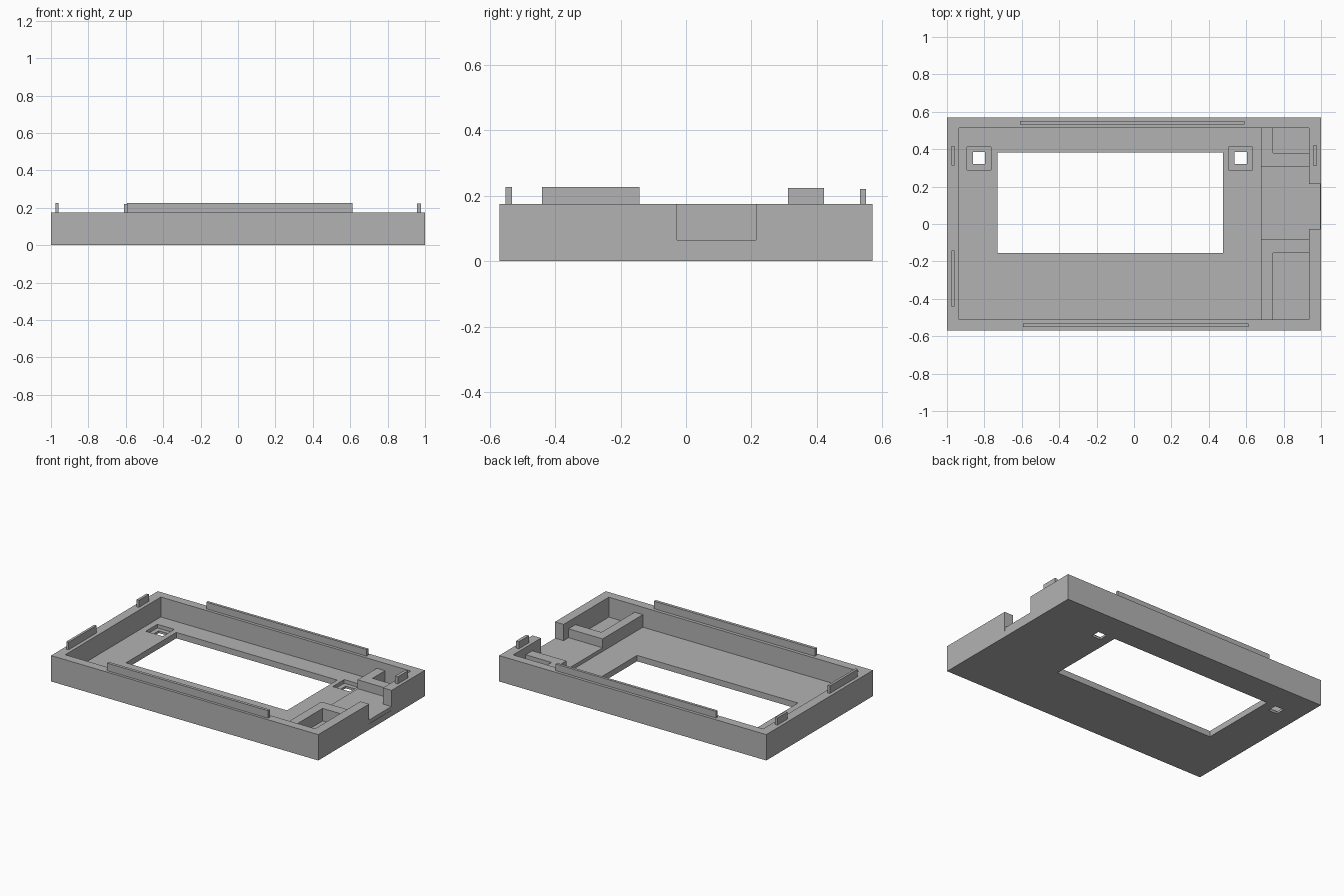
import bpy

cube = bpy.data.objects.get("Cube")
if cube:
    bpy.data.objects.remove(cube, do_unlink=True)

grey = bpy.data.materials.new("light_grey_plastic")
grey.use_nodes = True
colour = (0.45, 0.45, 0.45, 1)
grey.diffuse_color = colour
grey.node_tree.nodes["Principled BSDF"].inputs["Base Color"].default_value = colour


def box(name, x, y, z):
    """Box spanning the given (low, high) range on each axis."""
    bpy.ops.mesh.primitive_cube_add(size=1)
    ob = bpy.context.object
    ob.name = name
    spans = (x, y, z)
    for v in ob.data.vertices:
        v.co = [s[0] if c < 0 else s[1] for c, s in zip(v.co, spans)]
    ob.data.materials.append(grey)
    return ob


def cut(target, x, y, z):
    """Subtract a box from the target and discard the cutter."""
    cutter = box("cutter", x, y, z)
    cutter.hide_render = True
    mod = target.modifiers.new("cut", "BOOLEAN")
    mod.operation = "DIFFERENCE"
    mod.solver = "EXACT"
    mod.object = cutter
    bpy.context.view_layer.update()
    deps = bpy.context.evaluated_depsgraph_get()
    mesh = bpy.data.meshes.new_from_object(target.evaluated_get(deps))
    target.modifiers.clear()
    target.data = mesh
    bpy.data.objects.remove(cutter, do_unlink=True)


RIM, FLOOR, TOP = 0.175, 0.04, 0.5
NOTCH = (-0.027, 0.214)

# Tray with main cavity and cable notch
tray = box("tray", (-1, 1), (-0.57, 0.57), (0, RIM))
cut(tray, (-0.936, 0.935), (-0.51, 0.512), (FLOOR, TOP))
cut(tray, (0.9, 1.1), NOTCH, (FLOOR, TOP))

# Display window
cut(tray, (-0.73, 0.475), (-0.155, 0.383), (-0.1, TOP))

# Square recesses with through holes
for cx in (-0.829, 0.57):
    cut(tray, (cx - 0.064, cx + 0.064), (0.29, 0.413), (0.015, TOP))
    cut(tray, (cx - 0.033, cx + 0.033), (0.32, 0.384), (-0.1, TOP))

# Raised floor of the cable channel, running out through the notch
box("channel_floor", (0.68, 0.937), (-0.09, 0.32), (0.03, 0.065))
box("channel_sill", (0.93, 0.998), NOTCH, (0.03, 0.065))

# L-shaped dividers on both sides of the cable channel
RIB = (0.03, 0.125)
box("front_divider", (0.68, 0.742), (-0.52, -0.08), RIB)
box("front_cross_rib", (0.73, 0.94), (-0.155, -0.08), RIB)
box("back_divider", (0.68, 0.742), (0.308, 0.52), RIB)
box("back_cross_rib", (0.73, 0.94), (0.308, 0.379), RIB)

# Snap tabs standing on the rim
tabs = {
    "front_rail": ((-0.593, 0.612), (-0.552, -0.532), 0.226),
    "back_rail": ((-0.61, 0.59), (0.532, 0.55), 0.22),
    "side_tab_long": ((-0.977, -0.96), (-0.44, -0.142), 0.226),
    "side_tab_short": ((-0.977, -0.96), (0.312, 0.418), 0.223),
    "notch_side_tab": ((0.957, 0.978), (0.312, 0.421), 0.223),
}
for name, (x, y, top) in tabs.items():
    box(name, x, y, (RIM - 0.01, top))
